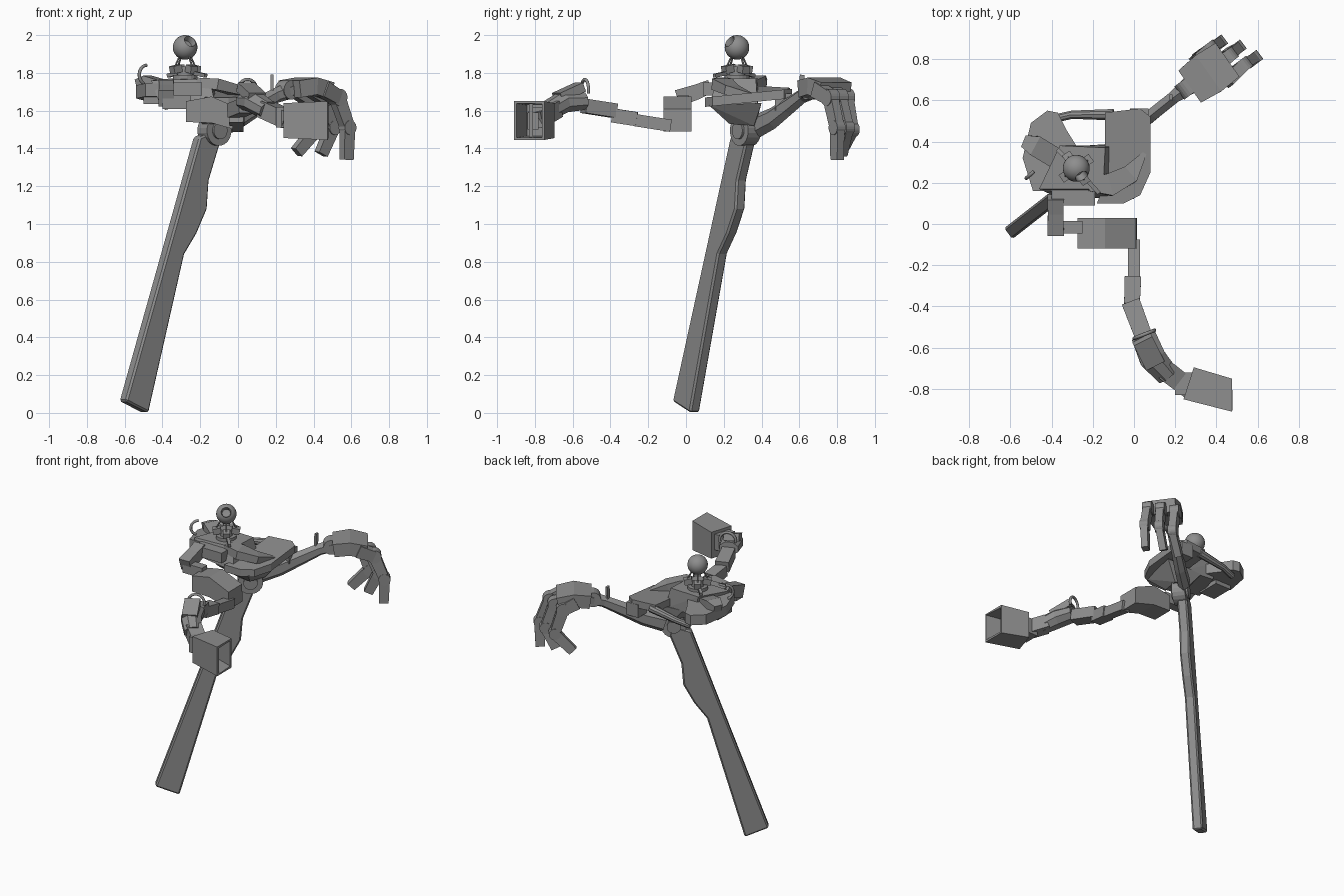
import bpy, bmesh, math
from mathutils import Vector as V

if "Cube" in bpy.data.objects:
    bpy.data.objects.remove(bpy.data.objects["Cube"])

LAT = V((0.6, -0.8, 0))      # sideways direction of the post and claw
UP = V((0, 0, 1))
GREY = bpy.data.materials.new("dark_grey")
GREY.diffuse_color = (0.27, 0.27, 0.27, 1)
GREY.use_nodes = True
GREY.node_tree.nodes["Principled BSDF"].inputs["Base Color"].default_value = GREY.diffuse_color


def finish(name, bm, smooth=False):
    bmesh.ops.recalc_face_normals(bm, faces=bm.faces)
    me = bpy.data.meshes.new(name)
    bm.to_mesh(me)
    bm.free()
    me.materials.append(GREY)
    ob = bpy.data.objects.new(name, me)
    bpy.context.collection.objects.link(ob)
    return ob


def prism(name, pts, off):
    """Closed outline of 3D points swept along the vector off."""
    bm = bmesh.new()
    f = bm.faces.new([bm.verts.new(p) for p in pts])
    r = bmesh.ops.extrude_face_region(bm, geom=[f])
    bmesh.ops.translate(bm, vec=off, verts=[v for v in r['geom'] if isinstance(v, bmesh.types.BMVert)])
    return finish(name, bm)


def hull(name, pts):
    bm = bmesh.new()
    bmesh.ops.convex_hull(bm, input=[bm.verts.new(p) for p in pts])
    bmesh.ops.dissolve_limit(bm, angle_limit=0.02, verts=bm.verts, edges=bm.edges)
    return finish(name, bm)


def box(name, lo, hi):
    return hull(name, [(x, y, z) for x in (lo[0], hi[0]) for y in (lo[1], hi[1]) for z in (lo[2], hi[2])])


def beam(name, path, sizes, side=None, n=4):
    """Loft an n-sided section (width, height) along a path."""
    path = [V(p) for p in path]
    bm = bmesh.new()
    rings = []
    for i, p in enumerate(path):
        t = (path[min(i + 1, len(path) - 1)] - path[max(i - 1, 0)]).normalized()
        s = V(side) if side is not None else t.cross(UP if abs(t.z) < 0.95 else V((0, 1, 0)))
        s = (s - t * s.dot(t)).normalized()
        u = s.cross(t)
        w, h = sizes[min(i, len(sizes) - 1)]
        k = 0.5 / math.cos(math.pi / n)
        angs = [(j + 0.5) * math.tau / n for j in range(n)]
        rings.append([bm.verts.new(p + s * w * k * math.cos(a) + u * h * k * math.sin(a)) for a in angs])
    for a, b in zip(rings, rings[1:]):
        for j in range(n):
            bm.faces.new((a[j], a[(j + 1) % n], b[(j + 1) % n], b[j]))
    bm.faces.new(rings[0])
    bm.faces.new(rings[-1])
    return finish(name, bm)


def joint(name, c, axis, r, length):
    a = V(axis).normalized() * length / 2
    return beam(name, [V(c) - a, V(c) + a], [(2 * r, 2 * r)], n=20)


def hook(name, c, r, a0, a1, axis, thick):
    """Open ring arc in the vertical plane containing axis."""
    cv = bpy.data.curves.new(name, 'CURVE')
    cv.dimensions = '3D'
    cv.bevel_depth = thick
    cv.bevel_resolution = 2
    cv.use_fill_caps = True
    cv.materials.append(GREY)
    sp = cv.splines.new('POLY')
    sp.points.add(12)
    for i, p in enumerate(sp.points):
        a = math.radians(a0 + (a1 - a0) * i / 12)
        q = V(c) + V(axis) * r * math.cos(a) + UP * r * math.sin(a)
        p.co = (*q, 1)
    ob = bpy.data.objects.new(name, cv)
    bpy.context.collection.objects.link(ob)


# Long slanted post with a stepped front edge
prof = [(-0.612, 0.062), (-0.49, 0.0), (-0.3, 0.84), (-0.235, 0.95), (-0.18, 1.08),
        (-0.17, 1.23), (-0.11, 1.43), (-0.12, 1.5), (-0.22, 1.46)]
post = prism("post", [V((x, (x + 0.55) * 0.78, z)) - LAT * 0.033 for x, z in prof], LAT * 0.066)
bev = post.modifiers.new("bevel", 'BEVEL')
bev.width = 0.01
bev.segments = 1
joint("hip_disc", (-0.125, 0.315, 1.495), LAT, 0.08, 0.085)
joint("hip_cap", (-0.125, 0.315, 1.495), LAT, 0.045, 0.11)

# Torso plates and waist
left = [(-0.54, 0.32), (-0.5, 0.49), (-0.42, 0.55), (-0.37, 0.54), (-0.33, 0.46), (-0.28, 0.38), (-0.27, 0.16), (-0.49, 0.16)]
prism("left_torso_plate", [(x, y, 1.66 + 0.06 * (0.4 - y)) for x, y in left], (0, 0, 0.07))
right = [(-0.14, 0.54), (0.03, 0.56), (0.08, 0.52), (0.08, 0.25), (0.03, 0.14), (-0.05, 0.1), (-0.18, 0.1), (-0.14, 0.2)]
prism("right_torso_plate", [(x, y, 1.62 + 0.1 * (y - 0.1)) for x, y in right], (0, 0, 0.05))
hull("centre_torso", [(-0.46, 0.17, 1.76), (-0.15, 0.17, 1.77), (-0.14, 0.37, 1.77), (-0.36, 0.38, 1.77),
                      (-0.42, 0.15, 1.65), (-0.12, 0.12, 1.63), (-0.1, 0.38, 1.62), (-0.34, 0.38, 1.64)])
hull("waist", [(-0.27, 0.14, 1.63), (0.0, 0.12, 1.63), (0.05, 0.4, 1.64), (-0.24, 0.38, 1.64),
               (-0.19, 0.25, 1.53), (-0.07, 0.23, 1.53), (-0.04, 0.36, 1.52), (-0.15, 0.37, 1.53)])
beam("shoulder_crescent", [(-0.22, 0.19, 1.75), (-0.12, 0.19, 1.74), (-0.02, 0.24, 1.71), (0.05, 0.34, 1.68)],
     [(0.06, 0.05), (0.11, 0.06), (0.09, 0.05), (0.02, 0.03)])
beam("rear_bar", [(-0.39, 0.51, 1.625), (-0.3, 0.53, 1.645), (-0.1, 0.53, 1.68)], [(0.04, 0.04), (0.04, 0.04), (0.055, 0.055)], n=10)
box("left_shoulder_block", (-0.50, 0.2, 1.635), (-0.38, 0.36, 1.68))
beam("left_shoulder_fin", [(-0.53, 0.4, 1.74), (-0.48, 0.38, 1.755), (-0.38, 0.32, 1.73)], [(0.06, 0.05), (0.1, 0.06), (0.1, 0.05)])

# Collar, struts and the round head with its recessed eye
HC = V((-0.28, 0.27, 1.935))
joint("collar_base", (-0.28, 0.27, 1.775), UP, 0.065, 0.03)
joint("collar", (-0.28, 0.27, 1.805), UP, 0.04, 0.06)
for i in range(4):
    a = math.radians(35 + 90 * i)
    d = V((math.cos(a), math.sin(a), 0))
    base = V((-0.28, 0.27, 1.825))
    beam(f"collar_lug_{i}", [base + d * 0.035, base + d * 0.085 - UP * 0.01], [(0.045, 0.04)])
    beam(f"neck_strut_{i}", [base + d * 0.07, HC + d * 0.035 - UP * 0.045], [(0.009, 0.009)], n=6)
for i, (dx, dy) in enumerate([(0.11, -0.12), (-0.09, 0.09)]):
    beam(f"collar_spike_{i}", [(-0.28 + dx * 0.4, 0.27 + dy * 0.4, 1.8), (-0.28 + dx, 0.27 + dy, 1.785)], [(0.02, 0.02)])
bm = bmesh.new()
R = 0.065
pr = [(R * math.cos(math.radians(a)), R * math.sin(math.radians(a))) for a in range(-90, 61, 10)]
pr += [(0.45 * R, 0.78 * R), (0.4 * R, 0.35 * R), (0, 0.3 * R)]
vs = [bm.verts.new((r, 0, h)) for r, h in pr]
es = [bm.edges.new(p) for p in zip(vs, vs[1:])]
bmesh.ops.spin(bm, geom=vs + es, cent=(0, 0, 0), axis=(0, 0, 1), angle=math.tau, steps=28, use_duplicate=False)
bmesh.ops.remove_doubles(bm, verts=bm.verts, dist=1e-4)
head = finish("head_ball", bm)
head.rotation_mode = 'QUATERNION'
head.rotation_quaternion = V((0.4, -0.6, 0.5)).to_track_quat('Z', 'Y')
head.location = HC
bpy.context.view_layer.objects.active = head
head.select_set(True)
bpy.ops.object.shade_smooth_by_angle()

# Claw arm rising from the hip
beam("claw_arm", [(-0.1, 0.38, 1.52), (0.0, 0.46, 1.56), (0.1, 0.54, 1.62), (0.2, 0.62, 1.68), (0.28, 0.68, 1.71)],
     [(0.07, 0.11), (0.065, 0.1), (0.06, 0.085), (0.06, 0.07), (0.09, 0.08)], LAT, 6)
box("claw_arm_root", (-0.02, 0.47, 1.6), (0.07, 0.56, 1.69))
beam("claw_peg", [(0.18, 0.61, 1.68), (0.18, 0.615, 1.79)], [(0.015, 0.025)])
joint("claw_wrist", (0.26, 0.665, 1.71), LAT, 0.05, 0.08)
beam("claw_palm", [(0.275, 0.67, 1.715), (0.36, 0.73, 1.73), (0.445, 0.79, 1.705)], [(0.19, 0.09), (0.215, 0.09), (0.2, 0.09)], LAT)

# Three curled fingers: root, knuckle, middle joint, tip
fingers = [[(0.30, 0.79, 1.715), (0.365, 0.845, 1.67), (0.41, 0.875, 1.5), (0.31, 0.815, 1.38)],
           [(0.39, 0.75, 1.715), (0.455, 0.81, 1.67), (0.50, 0.85, 1.51), (0.44, 0.82, 1.37)],
           [(0.45, 0.69, 1.715), (0.525, 0.765, 1.67), (0.58, 0.80, 1.51), (0.575, 0.80, 1.34)]]
for i, pts in enumerate(fingers):
    for j, (a, b) in enumerate(zip(pts, pts[1:])):
        w = (0.075, 0.065, 0.06)[j]
        beam(f"finger_{i}_segment_{j}", [a, b], [(w - 0.015, w + 0.01), (w - 0.015, w)], LAT)
        if j:
            joint(f"finger_{i}_joint_{j}", a, LAT, (0, 0.045, 0.038)[j], 0.065 - 0.005 * j)

# Gun arm bracket stepping forward from the torso
box("bracket_root", (-0.40, 0.09, 1.68), (-0.19, 0.17, 1.75))
beam("bracket_arm", [(-0.38, 0.13, 1.73), (-0.38, 0.06, 1.70), (-0.38, -0.045, 1.665)], [(0.08, 0.07), (0.075, 0.08), (0.08, 0.09)])
box("bracket_foot", (-0.4, -0.045, 1.61), (-0.25, 0.015, 1.68))
elbow = [(-0.275, 1.54), (-0.275, 1.65), (-0.14, 1.675), (0.01, 1.61), (0.015, 1.49), (-0.14, 1.535)]
prism("gun_shoulder", [(x, -0.12, z) for x, z in elbow], (0, 0.15, 0))

# Gun arm segments
segs = [("upper", (0, -0.08, 1.52), (0.0, -0.27, 1.55), 0.06, 0.065),
        ("middle", (-0.005, -0.26, 1.555), (-0.01, -0.39, 1.575), 0.08, 0.075),
        ("lower", (-0.015, -0.38, 1.60), (0.045, -0.54, 1.625), 0.09, 0.075),
        ("wrist", (0.14, -0.70, 1.61), (0.27, -0.80, 1.55), 0.10, 0.09)]
for n, a, b, w, h in segs:
    beam("gun_arm_" + n, [a, b], [(w, h), (w * 0.95, h)])
beam("gun_sleeve", [(0.045, -0.54, 1.65), (0.09, -0.65, 1.645), (0.16, -0.73, 1.60)],
     [(0.12, 0.09), (0.13, 0.11), (0.11, 0.1)], n=8)
beam("sleeve_pad", [(0.04, -0.56, 1.725), (0.10, -0.68, 1.67)], [(0.10, 0.05)])
box("wrist_block", (0.2, -0.83, 1.51), (0.29, -0.72, 1.62))

# Hollow muzzle box, open at its right end
bm = bmesh.new()
a, b = [[bm.verts.new((x, y, z)) for x, y, z in r] for r in (
    [(0.24, -0.85, 1.455), (0.29, -0.695, 1.455), (0.29, -0.695, 1.64), (0.24, -0.85, 1.64)],
    [(0.475, -0.91, 1.445), (0.475, -0.75, 1.445), (0.475, -0.75, 1.65), (0.475, -0.91, 1.65)])]
bm.faces.new(a)
for j in range(4):
    bm.faces.new((a[j], a[(j + 1) % 4], b[(j + 1) % 4], b[j]))
muzzle = finish("muzzle_box", bm)
so = muzzle.modifiers.new("wall", 'SOLIDIFY')
so.thickness = 0.018
box("muzzle_core", (0.29, -0.84, 1.5), (0.38, -0.78, 1.59))
beam("muzzle_brace", [(0.4, -0.82, 1.46), (0.4, -0.82, 1.635)], [(0.015, 0.02)])

# Open ring hooks
hook("shoulder_hook", (-0.485, 0.255, 1.79), 0.05, 90, 250, (0.75, 0.66, 0), 0.009)
hook("arm_hook", (0.05, -0.535, 1.71), 0.055, -20, 190, (0.9, 0.35, 0), 0.009)
